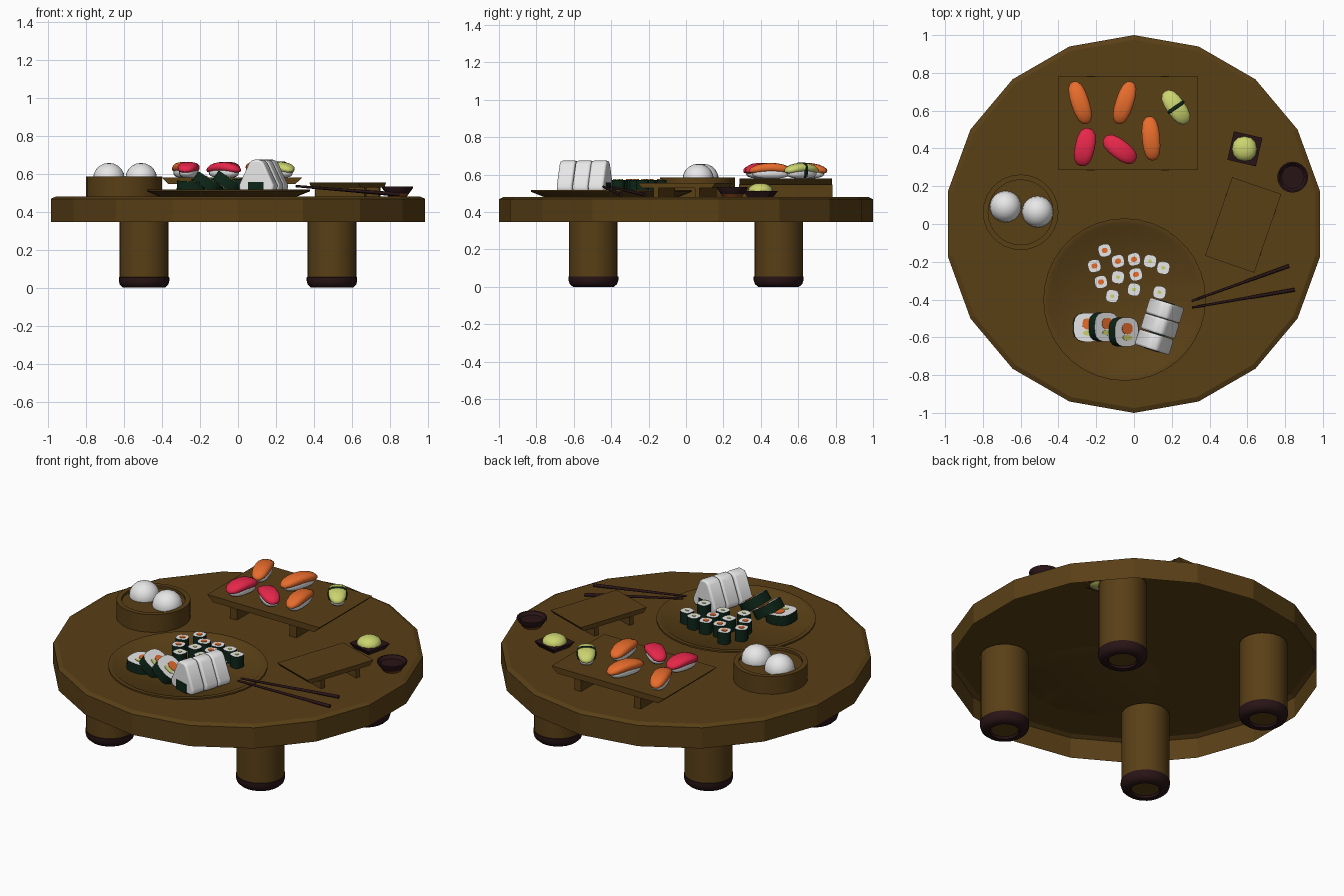
import bpy, bmesh, math
from mathutils import Matrix, Vector

if "Cube" in bpy.data.objects:
    bpy.data.objects.remove(bpy.data.objects["Cube"])

T = 0.48  # table top height


def mat(name, r, g, b):
    m = bpy.data.materials.new(name)
    m.diffuse_color = (r, g, b, 1)
    m.use_nodes = True
    m.node_tree.nodes["Principled BSDF"].inputs["Base Color"].default_value = m.diffuse_color
    return m


WOOD = mat("brown wood", 0.10, 0.05, 0.008)
DARK = mat("dark lacquer", 0.022, 0.007, 0.008)
NORI = mat("seaweed green", 0.004, 0.018, 0.009)
RICE = mat("rice white", 0.85, 0.85, 0.85)
SALMON = mat("salmon orange", 0.80, 0.15, 0.025)
TUNA = mat("tuna red", 0.80, 0.02, 0.07)
AVO = mat("avocado green", 0.60, 0.66, 0.16)
CLAY = mat("red clay", 0.20, 0.05, 0.01)


def finish(name, bm, mats, smooth=True, matrix=None):
    bmesh.ops.recalc_face_normals(bm, faces=bm.faces)
    me = bpy.data.meshes.new(name)
    bm.to_mesh(me)
    bm.free()
    ob = bpy.data.objects.new(name, me)
    bpy.context.collection.objects.link(ob)
    for m in mats:
        me.materials.append(m)
    if matrix:
        ob.matrix_world = matrix
    ob["smooth"] = smooth
    return ob


def place(x, y, z, deg=0):
    return Matrix.Translation((x, y, z)) @ Matrix.Rotation(math.radians(deg), 4, 'Z')


def lathe(name, profile, x, y, segs, mats, smooth=True, rule=None):
    bm = bmesh.new()
    rings = []
    for r, z in profile:
        if r == 0:
            rings.append([bm.verts.new((0, 0, z))] * segs)
        else:
            rings.append([bm.verts.new((r * math.cos(a), r * math.sin(a), z)) for a in
                          (math.pi / 2 + 2 * math.pi * k / segs for k in range(segs))])
    for i, (p, q) in enumerate(zip(rings, rings[1:])):
        for k in range(segs):
            n = (k + 1) % segs
            f = bm.faces.new(list(dict.fromkeys((p[k], p[n], q[n], q[k]))))
            f.material_index = rule(i) if rule else 0
    return finish(name, bm, mats, smooth, place(x, y, 0))


def prism(name, pts, h, matrix, mats, bevel=0):
    # Outline extruded along local z, centred; the caps use the last material
    bm = bmesh.new()
    f = bm.faces.new([bm.verts.new((px, py, -h / 2)) for px, py in pts])
    ext = bmesh.ops.extrude_face_region(bm, geom=[f])
    bmesh.ops.translate(bm, vec=(0, 0, h),
                        verts=[v for v in ext['geom'] if isinstance(v, bmesh.types.BMVert)])
    bm.normal_update()
    for f in bm.faces:
        f.material_index = len(mats) - 1 if abs(f.normal.z) > 0.9 else 0
    ob = finish(name, bm, mats, True, matrix)
    if bevel:
        b = ob.modifiers.new("round", 'BEVEL')
        b.width, b.segments = bevel, 3
    return ob


def squircle(rx, ry, n=20, p=3, cx=0, cy=0):
    out = []
    for k in range(n):
        c, s = math.cos(2 * math.pi * k / n), math.sin(2 * math.pi * k / n)
        d = (abs(c) ** p + abs(s) ** p) ** (1 / p)
        out.append((cx + rx * c / d, cy + ry * s / d))
    return out


def blob(name, size, matrix, m, p=2.0, sag=0.0, segs=16):
    # Rounded block: sphere pushed toward a box, ends drooping by sag
    bm = bmesh.new()
    bmesh.ops.create_uvsphere(bm, u_segments=segs, v_segments=10, radius=1)
    for v in bm.verts:
        c = v.co / sum(abs(k) ** p for k in v.co) ** (1 / p)
        v.co = (c.x * size[0], c.y * size[1], c.z * size[2] - sag * c.x * c.x)
    return finish(name, bm, [m], True, matrix)


def slab(name, sx, sy, h, matrix, m, kx=1.0, ky=1.0):
    # Box whose underside is scaled by kx, ky
    bm = bmesh.new()
    bmesh.ops.create_cube(bm, size=1)
    for v in bm.verts:
        low = v.co.z < 0
        v.co = (v.co.x * sx * (kx if low else 1), v.co.y * sy * (ky if low else 1), v.co.z * h)
    return finish(name, bm, [m], False, matrix)


# Table top (open underneath) and legs
lathe("table_top", [(0, T), (0.975, T), (1, T - 0.012), (1, 0.345)], 0, 0, 18, [WOOD], False)
for sx in (-1, 1):
    for sy in (-1, 1):
        lathe("table_leg", [(0, 0.012), (0.075, 0.012), (0.08, 0), (0.11, 0), (0.127, 0.015),
                            (0.133, 0.035), (0.133, 0.055), (0.13, 0.056), (0.13, T - 0.01)],
              sx * 0.495, sy * 0.495, 24, [WOOD, DARK], rule=lambda i: int(1 <= i <= 6))

# Steamer with two buns
lathe("steamer", [(0, T), (0.2, T), (0.2, 0.585), (0.172, 0.585), (0.172, 0.57), (0, 0.57)],
      -0.6, 0.062, 28, [WOOD])
for x, y in ((-0.68, 0.092), (-0.51, 0.065)):
    blob("bun", (0.083, 0.083, 0.08), place(x, y, 0.577), RICE, segs=24)

# Round plate
lathe("round_plate", [(0, T), (0.36, T), (0.43, 0.508), (0.43, 0.518), (0.405, 0.518),
                      (0.385, 0.502), (0, 0.502)], -0.05, -0.4, 36, [WOOD])


# Footed serving boards
def board(name, x, y, deg, lx, ly, h):
    M = place(x, y, T, deg)
    slab(name, lx, ly, h * 0.35, M @ Matrix.Translation((0, 0, h * 0.825)), WOOD, 0.9, 1)
    for s in (-1, 1):
        slab(name + "_foot", lx * 0.06, ly * 1.01, h * 0.66,
             M @ Matrix.Translation((s * lx * 0.265, 0, h * 0.33)), WOOD)


board("large_board", -0.032, 0.533, 0, 0.74, 0.495, 0.1)
board("small_board", 0.578, -0.005, 71, 0.44, 0.275, 0.075)


# Nigiri: rice block with a draped topping
def nigiri(x, y, deg, length, w, m):
    M = place(x, y, 0.58, deg)
    blob("nigiri_rice", (length * 0.43, w * 0.43, 0.03), M @ Matrix.Translation((0, 0, 0.028)), RICE, 2.8)
    blob("nigiri_topping", (length / 2, w / 2, 0.026), M @ Matrix.Translation((0, 0, 0.056)), m, 2.6, 0.018)
    return M


nigiri(-0.285, 0.642, 108, 0.235, 0.095, SALMON)
nigiri(-0.05, 0.642, 72, 0.235, 0.095, SALMON)
nigiri(0.09, 0.453, 95, 0.235, 0.095, SALMON)
nigiri(-0.26, 0.407, 78, 0.205, 0.105, TUNA)
nigiri(-0.075, 0.395, 143, 0.205, 0.1, TUNA)
M = nigiri(0.222, 0.618, 125, 0.205, 0.1, AVO)
blob("nigiri_band", (0.014, 0.053, 0.043), M @ Matrix.Translation((0, 0, 0.0425)), NORI, 3.5)


# Rolls: seaweed side, rice ends, filling running through
def roll(name, M, r, h, fills):
    prism(name, squircle(r, r), h, M, [NORI, RICE])
    for m, rx, ry, cx, cy in fills:
        prism(name + "_filling", squircle(rx, ry, 12, 2.4, cx, cy), h + 0.006, M, [m])


for x, y in ((-.155, -.14), (-.21, -.222), (-.085, -.197), (0, -.187), (.01, -.267), (-.175, -.307)):
    roll("salmon_maki", place(x, y, 0.537, 15), 0.034, 0.07, [(SALMON, 0.016, 0.014, 0, 0)])
for x, y in ((.085, -.197), (.155, -.232), (-.085, -.282), (-.115, -.382), (0, -.347), (.135, -.362)):
    roll("avocado_maki", place(x, y, 0.537, -10), 0.034, 0.07, [(AVO, 0.011, 0.009, 0, 0)])
for x, y, z, tilt in ((-.245, -.547, .531, 4), (-.16, -.545, .548, 34), (-.055, -.572, .55, 36)):
    roll("large_roll", place(x, y, z) @ Matrix.Rotation(math.radians(tilt), 4, 'Y'), 0.077, 0.056,
         [(SALMON, 0.034, 0.03, 0.003, 0.018), (AVO, 0.03, 0.014, 0.003, -0.03)])

# Rice triangles with a seaweed wrap at the foot
for x, y in ((0.163, -0.457), (0.137, -0.54), (0.107, -0.625)):
    M = place(x, y, 0.502, -17) @ Matrix.Rotation(math.radians(90), 4, 'X')
    tri = [(-0.075, 0), (0.075, 0), (0.094, 0.012), (0.095, 0.04), (0.04, 0.155), (0.022, 0.172),
           (-0.022, 0.172), (-0.04, 0.155), (-0.095, 0.04), (-0.094, 0.012)]
    prism("rice_triangle", tri, 0.086, M, [RICE], 0.022)
    prism("rice_triangle_wrap", [(-0.042, -0.001), (0.042, -0.001), (0.042, 0.055), (-0.042, 0.055)],
          0.092, M, [NORI])

# Wasabi on a square dish
slab("wasabi_dish", 0.155, 0.155, 0.032, place(0.587, 0.398, T + 0.016, -13), DARK, 0.75, 0.75)
blob("wasabi", (0.066, 0.066, 0.042), place(0.585, 0.398, 0.512), AVO, 2.2, segs=12)

# Sauce dish
lathe("sauce_dish", [(0, T), (0.05, T), (0.06, 0.495), (0.082, 0.525), (0.082, 0.533), (0.074, 0.533),
                     (0.06, 0.517), (0, 0.517)], 0.84, 0.248, 20, [DARK, CLAY],
      rule=lambda i: int(i < 2))

# Chopsticks resting on the plate rim
for a, b in (((0.305, -0.408, 0.535), (0.82, -0.222, 0.492)), ((0.308, -0.442, 0.535), (0.85, -0.348, 0.492))):
    a, b = Vector(a), Vector(b)
    bm = bmesh.new()
    bmesh.ops.create_cone(bm, cap_ends=True, segments=8, radius1=0.006, radius2=0.01, depth=(b - a).length)
    finish("chopstick", bm, [DARK], True,
           Matrix.Translation((a + b) / 2) @ (b - a).to_track_quat('Z', 'Y').to_matrix().to_4x4())

# Smooth shading on the rounded parts
bpy.ops.object.select_all(action='DESELECT')
for ob in bpy.context.collection.objects:
    if ob["smooth"]:
        ob.select_set(True)
        bpy.context.view_layer.objects.active = ob
bpy.ops.object.shade_smooth_by_angle(angle=math.radians(46))
